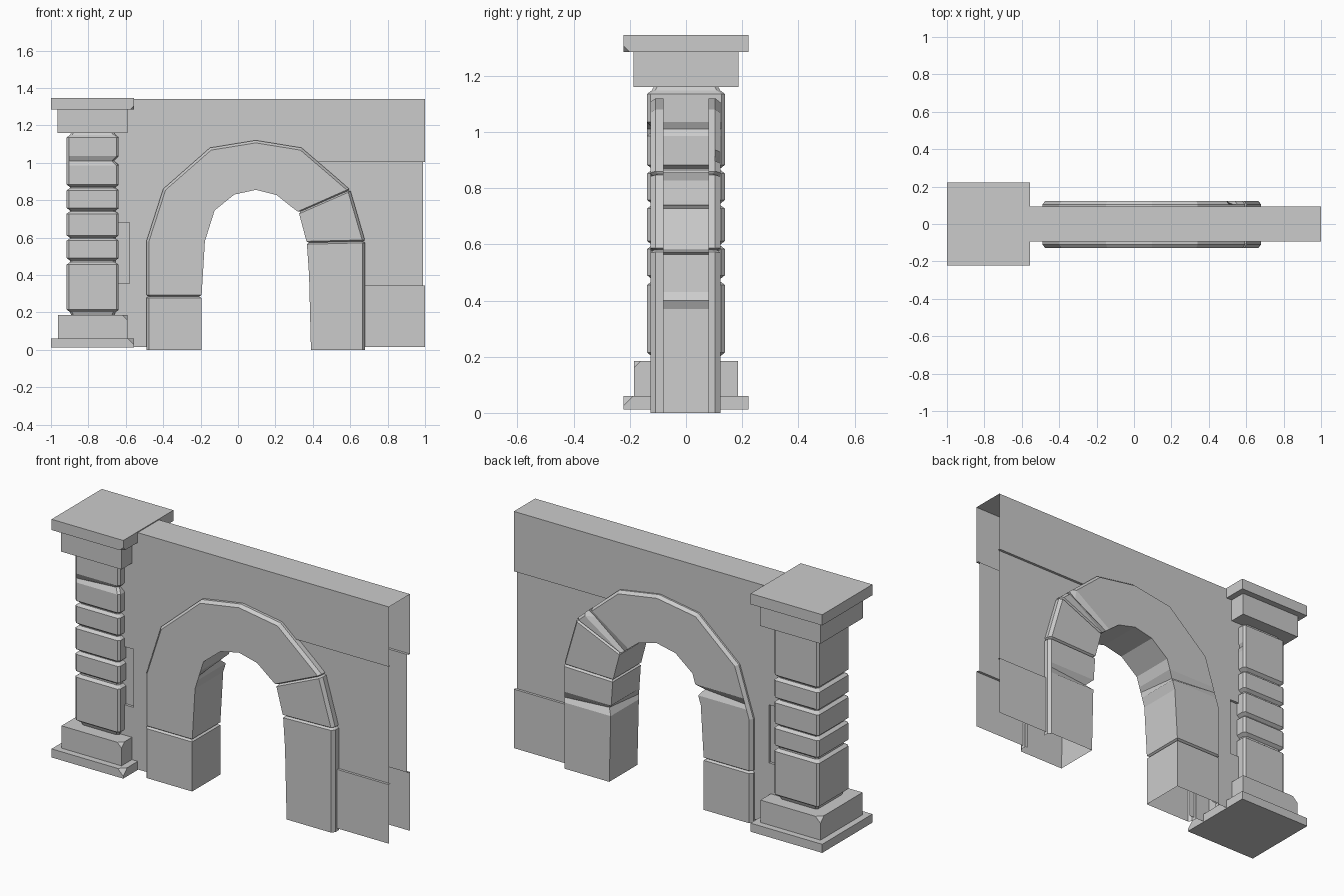
import bpy, bmesh
from mathutils import Vector

if "Cube" in bpy.data.objects:
    bpy.data.objects.remove(bpy.data.objects["Cube"])

PX = -0.777  # pillar centre


def finish(name, bm):
    me = bpy.data.meshes.new(name)
    bm.to_mesh(me)
    bm.free()
    ob = bpy.data.objects.new(name, me)
    bpy.context.collection.objects.link(ob)
    return ob


def loft(bm, rings, closed=True, caps=True):
    """Skin a list of equal-length point rings."""
    vs = [[bm.verts.new(p) for p in r] for r in rings]
    n = len(vs[0])
    for a, b in zip(vs, vs[1:]):
        for i in range(n if closed else n - 1):
            j = (i + 1) % n
            bm.faces.new((a[i], a[j], b[j], b[i]))
    if caps:
        bm.faces.new(vs[0])
        bm.faces.new(vs[-1])
    bmesh.ops.recalc_face_normals(bm, faces=bm.faces)


def chip(bm, co, no):
    """Break off a corner with a flat cut."""
    geom = bm.verts[:] + bm.edges[:] + bm.faces[:]
    bmesh.ops.bisect_plane(bm, geom=geom, plane_co=co, plane_no=no, clear_outer=True)
    bmesh.ops.holes_fill(bm, edges=[e for e in bm.edges if e.is_boundary])
    bmesh.ops.recalc_face_normals(bm, faces=bm.faces)


def slab(name, half, z0, z1, chips=()):
    bm = bmesh.new()
    loft(bm, [[(PX + sx * half, sy * half, z) for sx, sy in
               ((-1, -1), (1, -1), (1, 1), (-1, 1))] for z in (z0, z1)])
    for (sx, sy, top), size in chips:
        corner = Vector((PX + sx * half, sy * half, z1 if top else z0))
        no = Vector((sx, sy, 1 if top else -1)).normalized()
        chip(bm, corner - no * size, no)
    return finish(name, bm)


# Pillar base and capital
slab("pillar_base", 0.222, 0.012, 0.06, [((1, -1, 1), 0.02)])
slab("pillar_plinth", 0.186, 0.06, 0.185, [((1, -1, 1), 0.015), ((-1, 1, 1), 0.018)])
slab("pillar_capital", 0.187, 1.16, 1.285)
slab("pillar_cap_slab", 0.222, 1.285, 1.345, [((1, -1, 0), 0.012)])

# Pillar shaft: banded blocks separated by chamfered grooves
profile = [(0.115, 0.185)]
for z0, z1 in ((0.215, 0.455), (0.49, 0.583), (0.612, 0.727), (0.758, 0.852), (0.883, 1.135)):
    profile += [(0.122, z0 - 0.013), (0.139, z0), (0.139, z1), (0.122, z1 + 0.013)]
profile.append((0.115, 1.16))


def shaft_ring(h, z, c=0.012):
    k = h - c
    return [(PX + x, y, z) for x, y in ((-k, -h), (k, -h), (h, -k), (h, k),
                                        (k, h), (-k, h), (-h, k), (-h, -k))]


bm = bmesh.new()
rings = []
for h, z in profile:
    rings.append(shaft_ring(h, z))
    if z == 0.883:  # small chip on the front right edge
        for zc, d in ((0.985, 0), (1.01, 0.025), (1.035, 0)):
            r = shaft_ring(h, zc)
            for i in (1, 2):
                r[i] = (r[i][0] - d, r[i][1] + d, zc)
            rings.append(r)
loft(bm, rings)
finish("pillar_shaft", bm)

# Arch: (outer x,z), (inner x,z), kind of break at that section
arch = [
    ((-0.49, 0), (-0.195, 0), ""), ((-0.49, 0.285), (-0.195, 0.285), "joint"),
    ((-0.49, 0.58), (-0.177, 0.58), ""), ((-0.464, 0.66), (-0.152, 0.66), "nick"),
    ((-0.40, 0.86), (-0.125, 0.745), ""), ((-0.15, 1.08), (-0.02, 0.83), ""),
    ((0.095, 1.12), (0.095, 0.855), ""), ((0.34, 1.08), (0.207, 0.827), ""),
    ((0.53, 0.917), (0.295, 0.757), "outer_nick"),
    ((0.60, 0.855), (0.325, 0.735), "joint"), ((0.68, 0.58), (0.368, 0.572), "joint"),
    ((0.68, 0.40), (0.38, 0.40), "nick"), ((0.68, 0), (0.39, 0), "")]


def arch_section(o, i, d=0.0, kind=""):
    o, i = Vector(o), Vector(i)
    u = (o - i).normalized()
    o, i = o - u * d, i + u * d
    ch, yf, yb = o - u * 0.014, -0.127 + d, 0.122 - d
    pts = [(o, -0.08), (o, yf + 0.018), (ch, yf), (i, yf), (i, yb), (ch, yb), (o, yb - 0.018), (o, 0.08)]
    if kind == "nick":
        pts[4] = (i + u * 0.03, yb - 0.03)
    if kind == "outer_nick":
        pts[5] = (ch - u * 0.035, yb - 0.02)
    return [(p.x, y, p.y) for p, y in pts]


bm = bmesh.new()
rings = []
for k, (o, i, kind) in enumerate(arch):
    if not kind:
        rings.append(arch_section(o, i))
        continue
    w = 0.008 if kind == "joint" else 0.03

    def toward(j, side):  # step along the arch to neighbouring section j
        a, b = Vector((o, i)[side]), Vector(arch[j][side])
        return a + (b - a).normalized() * w
    rings.append(arch_section(toward(k - 1, 0), toward(k - 1, 1)))
    rings.append(arch_section(o, i, 0.012 if kind == "joint" else 0, kind))
    rings.append(arch_section(toward(k + 1, 0), toward(k + 1, 1)))
loft(bm, rings, closed=False, caps=False)
bm.normal_update()
front = [f for f in bm.faces if f.calc_center_median().y < -0.12]
if sum(f.normal.y for f in front) > 0:
    bmesh.ops.reverse_faces(bm, faces=bm.faces)
finish("stone_arch", bm)

# Wall: thin open shell, panels on both sides with recessed stones
Y, R = 0.094, 0.08
bm = bmesh.new()


def panel(pts, y):
    for s in (-1, 1):
        f = bm.faces.new([bm.verts.new((x, s * y, z)) for x, z in pts])
        f.normal_update()
        if f.normal.y * s < 0:
            f.normal_flip()


def rim(a, b):
    """Narrow ledge between wall face and recessed face, on both sides."""
    for s in (-1, 1):
        bm.faces.new([bm.verts.new((x, s * y, z)) for (x, z), y in ((a, Y), (b, Y), (b, R), (a, R))])


panel([(-0.68, 1.34), (1, 1.34), (1, 1.005), (0.39, 1.005), (0.33, 1.05), (0.095, 1.09),
       (-0.14, 1.05), (-0.375, 0.84), (-0.46, 0.57), (-0.46, 0.015), (-0.68, 0.015),
       (-0.68, 0.355), (-0.58, 0.355), (-0.58, 0.68), (-0.68, 0.68)], Y)
panel([(0.65, 0.345), (1, 0.345), (1, 0.015), (0.65, 0.015)], Y)
panel([(0.39, 1.005), (0.99, 1.005), (0.99, 0.345), (0.65, 0.345), (0.65, 0.57), (0.575, 0.84)], R)
panel([(-0.68, 0.355), (-0.58, 0.355), (-0.58, 0.68), (-0.68, 0.68)], R)
rim((0.39, 1.005), (1, 1.005))
rim((0.65, 0.345), (1, 0.345))
rim((-0.68, 0.355), (-0.58, 0.355))
rim((-0.58, 0.355), (-0.58, 0.68))
rim((-0.58, 0.68), (-0.68, 0.68))
bm.faces.new([bm.verts.new(p) for p in ((-0.68, -Y, 1.34), (1, -Y, 1.34), (1, Y, 1.34), (-0.68, Y, 1.34))])
finish("wall", bm)
